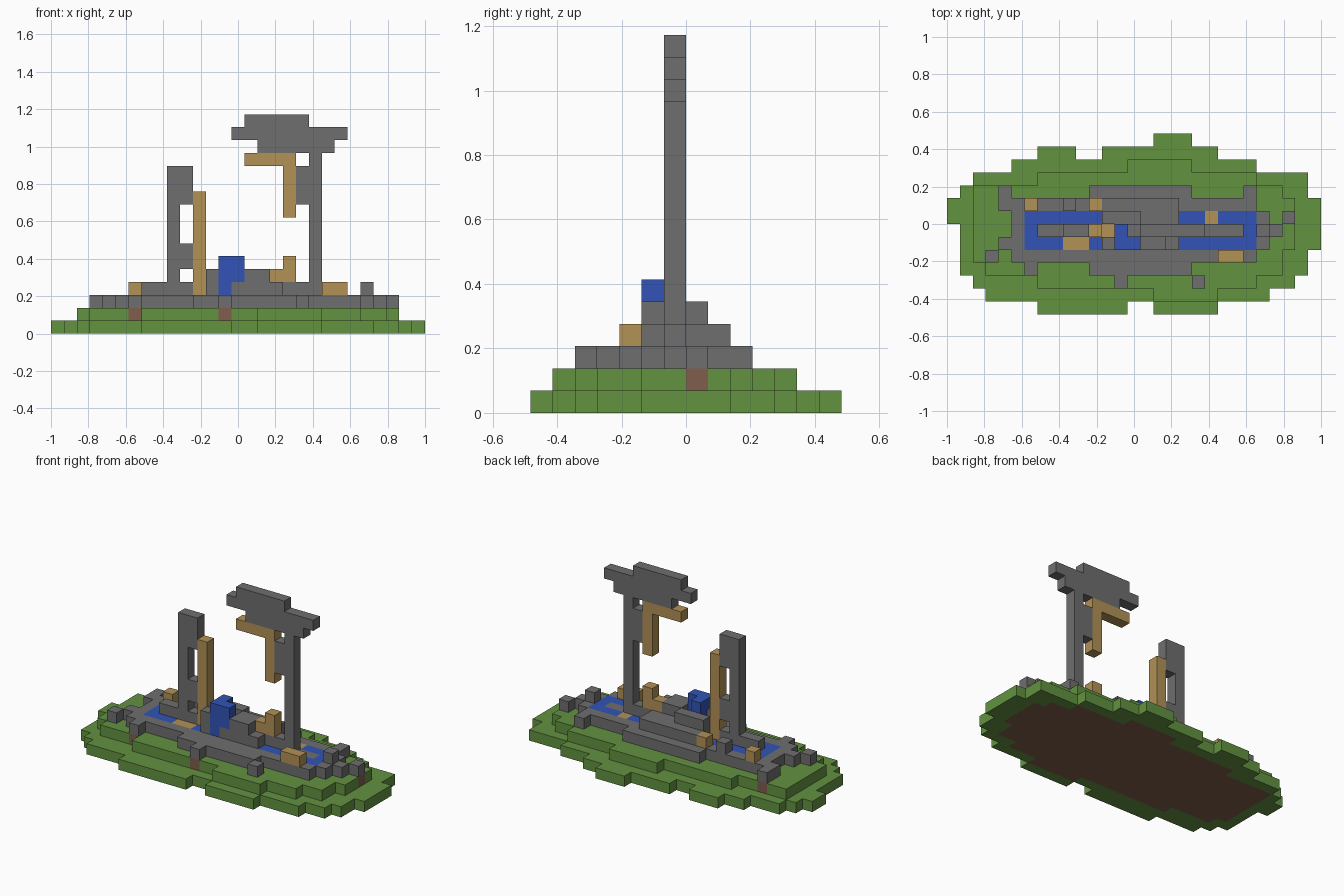
import bpy
import bmesh
from mathutils import Vector

cube = bpy.data.objects.get("Cube")
if cube:
    bpy.data.objects.remove(cube, do_unlink=True)

UNIT = 2 / 29          # edge length of one block
CENTRE = Vector((14.5, 7, 0))


def linear(c):
    c /= 255
    return c / 12.92 if c <= 0.04045 else ((c + 0.055) / 1.055) ** 2.4


def material(name, *rgb):
    mat = bpy.data.materials.new(name)
    mat.use_nodes = True
    colour = [linear(c) for c in rgb] + [1]
    mat.diffuse_color = colour
    node = next(n for n in mat.node_tree.nodes if n.type == "BSDF_PRINCIPLED")
    node.inputs["Base Color"].default_value = colour
    return mat


grass = material("grass green", 99, 146, 65)
dirt = material("earth brown", 128, 93, 75)
stone = material("stone grey", 110, 110, 110)
wood = material("wood tan", 178, 145, 86)
water = material("water blue", 50, 84, 182)

cells = {}             # block position -> part name
materials = {}         # part name -> material


def fill(part, mat, boxes):
    """Add blocks; each box is x start, x end, y start, y end, z start, z end."""
    materials[part] = mat
    for x0, x1, y0, y1, z0, z1 in boxes:
        for x in range(x0, x1):
            for y in range(y0, y1):
                for z in range(z0, z1):
                    cells[x, y, z] = part


def layer(part, mat, z, spans):
    """Fill one terrace from (row, x start, x end) spans."""
    fill(part, mat, [(a, b, row, row + 1, z, z + 1) for row, a, b in spans])


# Stepped island, front row to back row
layer("lower_grass", grass, 0, [
    (0, 7, 14), (0, 16, 21), (1, 3, 25), (2, 2, 27), (3, 1, 28), (4, 1, 28),
    (5, 1, 29), (6, 1, 29), (7, 0, 29), (8, 0, 29), (9, 1, 28), (10, 2, 28),
    (11, 5, 24), (12, 7, 10), (12, 12, 21), (13, 16, 19)])
layer("upper_grass", grass, 1, [
    (1, 16, 21), (2, 7, 24), (3, 3, 26), (4, 2, 26), (5, 2, 27), (6, 2, 27),
    (7, 2, 27), (8, 2, 27), (9, 2, 26), (10, 7, 24), (11, 14, 19)])
layer("stone_terrace", stone, 2, [
    (2, 13, 14), (2, 19, 20), (3, 6, 7), (3, 11, 19), (4, 3, 4), (4, 5, 24),
    (5, 4, 25), (6, 5, 26), (7, 5, 25), (7, 26, 27), (8, 4, 24),
    (9, 4, 5), (9, 11, 19), (9, 23, 24)])

# Pools sunk into the terrace
fill("left_pool", water, [
    (18, 24, 5, 6, 2, 3), (18, 24, 7, 8, 2, 3), (23, 24, 6, 7, 2, 3)])
fill("right_pool", water, [
    (6, 12, 5, 6, 2, 3), (6, 12, 7, 8, 2, 3), (6, 7, 6, 7, 2, 3)])
fill("pool_planks", wood, [(9, 11, 5, 6, 2, 3), (20, 21, 7, 8, 2, 3)])

# Raised stone around the middle
fill("stone_steps", stone, [
    (14, 18, 5, 6, 3, 4), (14, 21, 6, 7, 3, 4), (12, 18, 7, 8, 3, 4),
    (12, 18, 8, 9, 3, 4), (12, 13, 5, 6, 3, 5), (15, 17, 5, 7, 4, 5),
    (12, 15, 7, 8, 4, 5), (7, 11, 6, 7, 3, 4)])
fill("loose_stones", stone, [(9, 10, 8, 9, 3, 4), (24, 25, 6, 7, 3, 4)])
fill("fountain", water, [(13, 14, 5, 7, 3, 6), (14, 15, 5, 6, 4, 6)])

# Broken arch: short pillar, tall pillar and lintel
fill("short_pillar", stone, [
    (9, 10, 6, 7, 3, 13), (10, 11, 6, 7, 5, 7), (10, 11, 6, 7, 10, 13)])
fill("tall_pillar", stone, [(20, 21, 6, 7, 3, 14), (19, 20, 6, 7, 10, 13)])
fill("lintel", stone, [
    (16, 22, 6, 7, 14, 15), (14, 23, 6, 7, 15, 16), (15, 20, 6, 7, 16, 17)])
fill("short_post", wood, [(11, 12, 6, 7, 3, 11)])
fill("hanging_frame", wood, [(18, 19, 6, 7, 9, 14), (15, 19, 6, 7, 13, 14)])
fill("fallen_timber", wood, [
    (17, 19, 6, 7, 4, 5), (18, 19, 6, 7, 5, 6), (12, 13, 6, 7, 3, 4),
    (6, 7, 8, 9, 3, 4), (11, 12, 8, 9, 3, 4), (21, 23, 4, 5, 3, 4)])

# Grass that is covered from above turns to earth
materials["earth_core"] = dirt
covered = [p for p, part in cells.items()
           if materials[part] == grass and (p[0], p[1], p[2] + 1) in cells]
for p in covered:
    cells[p] = "earth_core"


def add_block_faces(bm, verts, cell):
    """Add only the sides of a block that are open to the air."""
    for axis in range(3):
        for side in (0, 1):
            near = list(cell)
            near[axis] += 2 * side - 1
            if tuple(near) in cells:
                continue
            u, v = (axis + 1) % 3, (axis + 2) % 3
            corners = []
            for du, dv in ((0, 0), (1, 0), (1, 1), (0, 1)):
                c = list(cell)
                c[axis] += side
                c[u] += du
                c[v] += dv
                key = tuple(c)
                if key not in verts:
                    verts[key] = bm.verts.new((Vector(key) - CENTRE) * UNIT)
                corners.append(verts[key])
            bm.faces.new(corners if side else corners[::-1])


# One mesh object per part
for part, mat in materials.items():
    bm, verts = bmesh.new(), {}
    for cell, owner in cells.items():
        if owner == part:
            add_block_faces(bm, verts, cell)
    mesh = bpy.data.meshes.new(part)
    bm.to_mesh(mesh)
    bm.free()
    mesh.materials.append(mat)
    bpy.context.collection.objects.link(bpy.data.objects.new(part, mesh))
